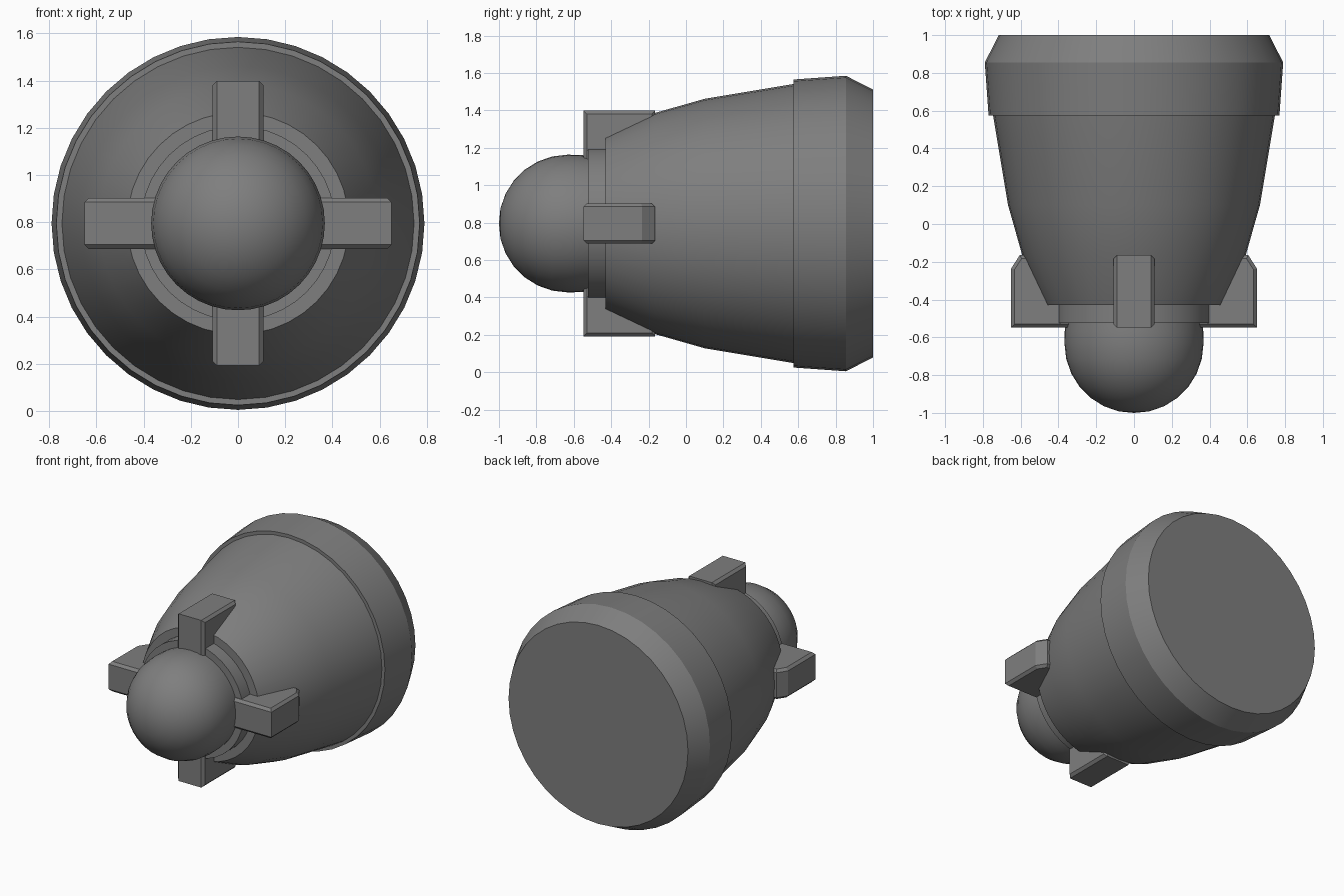
import bpy, bmesh, math

if "Cube" in bpy.data.objects:
    bpy.data.objects.remove(bpy.data.objects["Cube"])

CZ = 0.795   # height of the long axis
SIDES = 40

grey = bpy.data.materials.new("dark_grey")
grey.diffuse_color = (0.21, 0.21, 0.21, 1)
grey.use_nodes = True
grey.node_tree.nodes["Principled BSDF"].inputs["Base Color"].default_value = grey.diffuse_color


def finish(name, bm, smooth=None):
    bmesh.ops.recalc_face_normals(bm, faces=bm.faces)
    me = bpy.data.meshes.new(name)
    bm.to_mesh(me)
    bm.free()
    me.materials.append(grey)
    ob = bpy.data.objects.new(name, me)
    bpy.context.collection.objects.link(ob)
    if smooth:
        bpy.ops.object.select_all(action='DESELECT')
        ob.select_set(True)
        bpy.context.view_layer.objects.active = ob
        bpy.ops.object.shade_smooth_by_angle(angle=math.radians(smooth))
    return ob


def lathe(name, profile, smooth=22):
    """Turn (y, radius) points about the long axis; radius 0 makes a pole."""
    bm = bmesh.new()
    rings = []
    for y, r in profile:
        if r == 0:
            rings.append([bm.verts.new((0, y, CZ))])
        else:
            rings.append([bm.verts.new((r * math.sin(a), y, CZ + r * math.cos(a)))
                          for a in (2 * math.pi * i / SIDES for i in range(SIDES))])
    for a, b in zip(rings, rings[1:]):
        for i in range(SIDES):
            j = (i + 1) % SIDES
            if len(a) == 1:
                bm.faces.new((a[0], b[i], b[j]))
            else:
                bm.faces.new((a[i], a[j], b[j], b[i]))
    for ring in (rings[0], rings[-1]):
        if len(ring) > 1:
            bm.faces.new(ring)
    return finish(name, bm, smooth)


def fin(name, outline, angle):
    """Extrude a (distance from axis, y) outline and turn it about the axis."""
    h, c, s = 0.108, math.cos(angle), math.sin(angle)
    bm = bmesh.new()
    lo, hi = [[bm.verts.new((r * c - t * s, y, CZ + r * s + t * c)) for r, y in outline]
              for t in (-h, h)]
    caps = [bm.faces.new(lo), bm.faces.new(hi)]
    n = len(outline)
    for i in range(n):
        j = (i + 1) % n
        bm.faces.new((lo[i], lo[j], hi[j], hi[i]))
    bmesh.ops.recalc_face_normals(bm, faces=bm.faces)
    # Chamfer only the rims of the two flat sides
    bmesh.ops.bevel(bm, geom=[e for f in caps for e in f.edges], offset=0.018,
                    offset_type='OFFSET', segments=1, profile=0.5, affect='EDGES')
    return finish(name, bm)


# Tapered shell with the raised rear band
lathe("body_shell", [(-0.43, 0.47), (-0.17, 0.59), (0.1, 0.667), (0.575, 0.746),
                     (0.575, 0.77), (0.855, 0.79), (1.0, 0.716)])

# Neck ring between body and nose
lathe("neck_ring", [(-0.525, 0.412), (-0.40, 0.412)])

# Round nose with a short straight tail
R, Y0 = 0.368, -0.633
nose = [(Y0 - R * math.cos(a), R * math.sin(a))
        for a in (math.pi / 2 * i / 7 for i in range(8))]
nose[0] = (-1.0, 0)
lathe("nose_ball", nose + [(-0.57, 0.367), (-0.50, 0.36)], 40)

# Four fins: the side pair is longer, with cut rear corners
side = [(0.25, -0.548), (0.65, -0.548), (0.65, -0.235), (0.605, -0.165), (0.25, -0.165)]
upright = [(0.25, -0.548), (0.603, -0.548), (0.603, -0.165), (0.25, -0.165)]
for name, outline, turn in (("fin_right", side, 0), ("fin_top", upright, 1),
                            ("fin_left", side, 2), ("fin_bottom", upright, 3)):
    fin(name, outline, turn * math.pi / 2)
